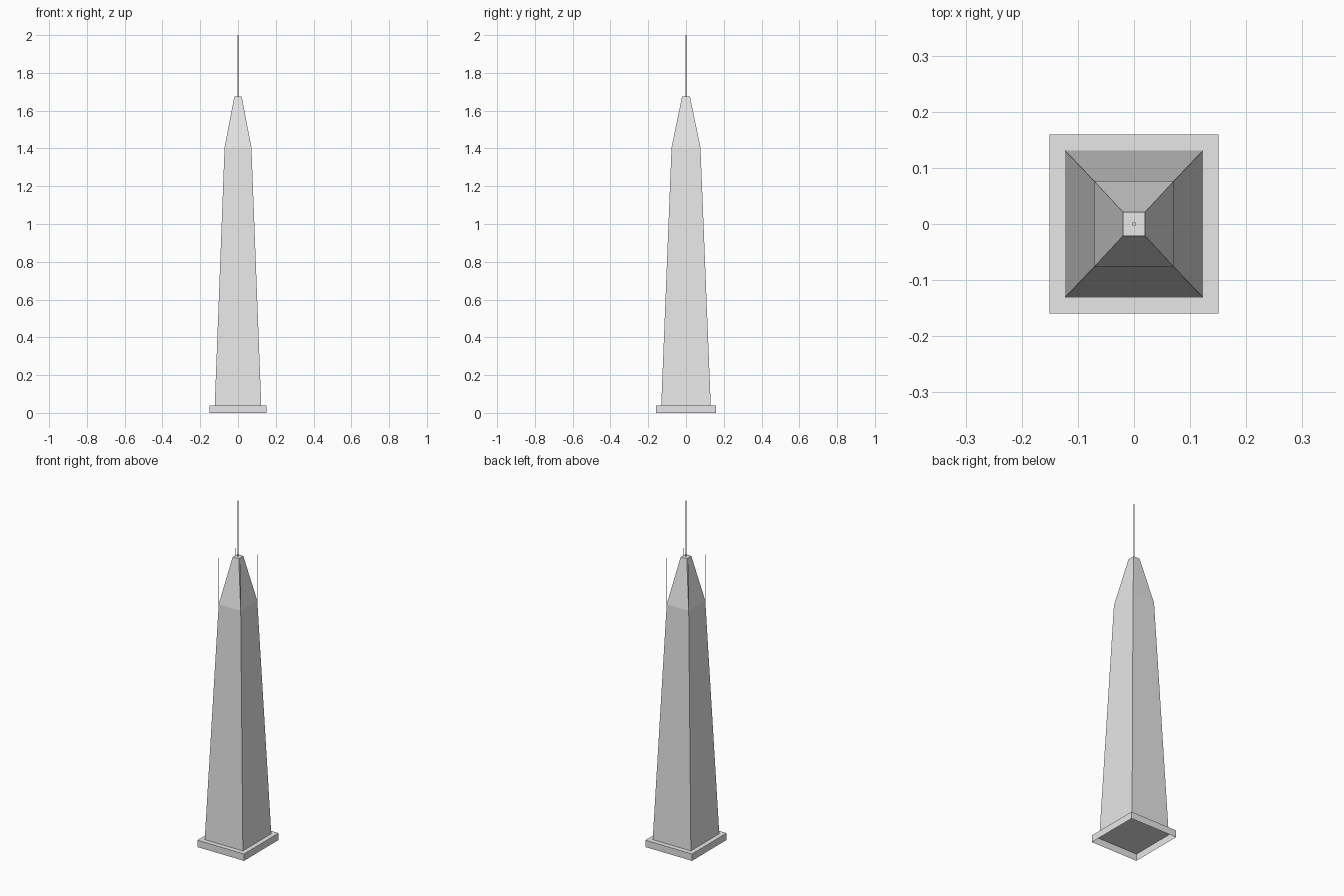
import bpy
import bmesh

cube = bpy.data.objects.get("Cube")
if cube:
    bpy.data.objects.remove(cube, do_unlink=True)

stone = bpy.data.materials.new("pale_grey")
stone.use_nodes = True
stone.diffuse_color = (0.8, 0.8, 0.8, 1)
stone.node_tree.nodes["Principled BSDF"].inputs["Base Color"].default_value = (0.8, 0.8, 0.8, 1)


def finish(name, bm):
    mesh = bpy.data.meshes.new(name)
    bm.to_mesh(mesh)
    bm.free()
    mesh.materials.append(stone)
    obj = bpy.data.objects.new(name, mesh)
    bpy.context.scene.collection.objects.link(obj)
    return obj


def rect_loft(name, sections, cap_bottom=False, centre=(0, 0)):
    """Stack rectangular sections (half x, half y, z) and close the top."""
    bm = bmesh.new()
    rings = []
    for hx, hy, z in sections:
        rings.append([bm.verts.new((centre[0] + sx * hx, centre[1] + sy * hy, z))
                      for sx, sy in ((-1, -1), (1, -1), (1, 1), (-1, 1))])
    for low, high in zip(rings, rings[1:]):
        for i in range(4):
            j = (i + 1) % 4
            bm.faces.new((low[i], low[j], high[j], high[i]))
    bm.faces.new(rings[-1])
    if cap_bottom:
        bm.faces.new(rings[0][::-1])
    return finish(name, bm)


BASE_Z, SHOULDER_Z, ROOF_Z = 0.04, 1.405, 1.674
SHOULDER = (0.071, 0.0765)

# Plinth, hollow underneath
rect_loft("plinth", [(0.1505, 0.1595, 0), (0.1505, 0.1595, BASE_Z)])

# Tapering shaft with a steeper crown
rect_loft("tower", [(0.123, 0.131, BASE_Z), (*SHOULDER, SHOULDER_Z),
                    (0.0195, 0.021, ROOF_Z)])

# Hair-thin rods rising from the shoulder corners
for x_name, sx in (("right", -1), ("left", 1)):
    for y_name, sy in (("front", -1), ("back", 1)):
        rect_loft(f"{y_name}_{x_name}_rod",
                  [(0.0005, 0.0005, SHOULDER_Z), (0.0005, 0.0005, ROOF_Z)],
                  True, (sx * SHOULDER[0], sy * SHOULDER[1]))

# Mast on the roof
bm = bmesh.new()
bmesh.ops.create_cone(bm, cap_ends=True, segments=8, radius1=0.0035,
                      radius2=0.0035, depth=2 - ROOF_Z)
bmesh.ops.translate(bm, verts=bm.verts, vec=(0, 0, (2 + ROOF_Z) / 2))
finish("mast", bm)
